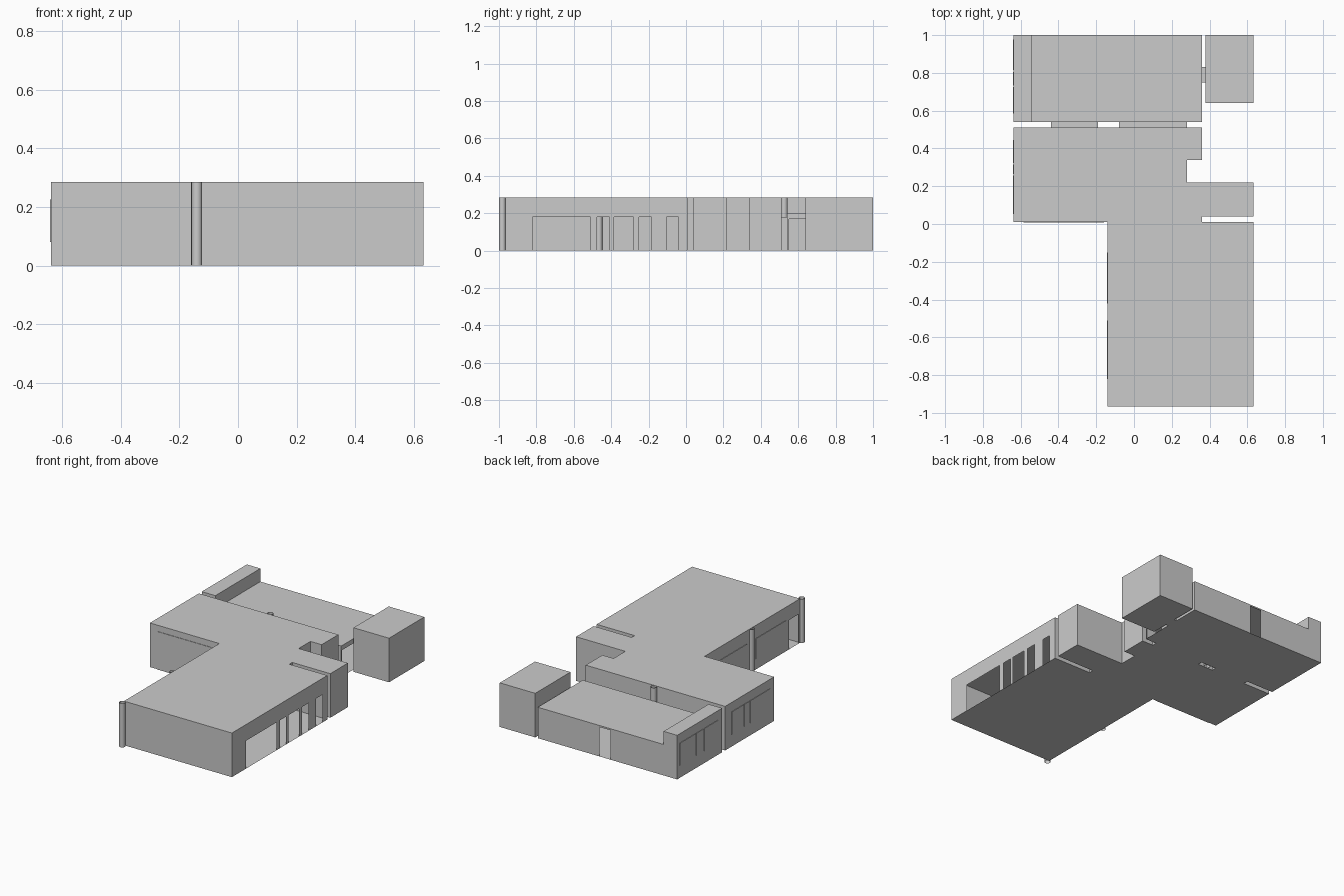
import bpy, bmesh
from mathutils import Vector

if "Cube" in bpy.data.objects:
    bpy.data.objects.remove(bpy.data.objects["Cube"])

H, LOW, DOOR = 0.285, 0.20, 0.18   # wall height, low roof height, door height


def finish(name, bm):
    bmesh.ops.remove_doubles(bm, verts=bm.verts, dist=1e-5)
    me = bpy.data.meshes.new(name)
    bm.to_mesh(me)
    bm.free()
    ob = bpy.data.objects.new(name, me)
    bpy.context.collection.objects.link(ob)
    return ob


def face(bm, pts):
    bm.faces.new([bm.verts.new(p) for p in pts])


def wall(bm, p, q, z0, z1, holes=()):
    """Thin wall from p to q; holes are (start, end, bottom, top) along it."""
    p, q = Vector(p), Vector(q)
    length = (q - p).length
    d = (q - p) / length
    us = sorted({0, length, *[u for h in holes for u in h[:2]]})
    zs = sorted({z0, z1, *[z for h in holes for z in h[2:]]})
    for a, b in zip(us, us[1:]):
        for c, e in zip(zs, zs[1:]):
            um, zm = (a + b) / 2, (c + e) / 2
            if any(h[0] < um < h[1] and h[2] < zm < h[3] for h in holes):
                continue
            s, t = p + d * a, p + d * b
            face(bm, [(*s, c), (*t, c), (*t, e), (*s, e)])


def room(name, outline, height, holes):
    """Closed floor, roof and walls over a counter-clockwise outline."""
    bm = bmesh.new()
    face(bm, [(x, y, 0) for x, y in reversed(outline)])
    face(bm, [(x, y, height) for x, y in outline])
    for i, p in enumerate(outline):
        wall(bm, p, outline[(i + 1) % len(outline)], 0, height, holes.get(i, ()))
    return finish(name, bm)


def box(name, lo, hi, skip=None):
    """Box; skip = axis whose two end faces are left open."""
    bm = bmesh.new()
    bmesh.ops.create_cube(bm, size=1)
    for v in bm.verts:
        v.co = [lo[i] + (v.co[i] + 0.5) * (hi[i] - lo[i]) for i in range(3)]
    if skip is not None:
        bm.normal_update()
        ends = [f for f in bm.faces if abs(f.normal[skip]) > 0.9]
        bmesh.ops.delete(bm, geom=ends, context='FACES_ONLY')
    return finish(name, bm)


# Main hall, middle room and side wing share one floor plan
plan = [(-.14, -.965), (.632, -.965), (.632, .01), (.36, .01), (.36, .04),
        (.632, .04), (.632, .22), (.28, .22), (.28, .34), (.36, .34),
        (.36, .51), (-.637, .51), (-.637, .01), (-.14, .01)]
side_doors = [(-.82, -.51), (-.475, -.41), (-.385, -.28), (-.25, -.185), (-.105, -.04)]
room("main_hall", plan, H, {
    1: [(a + .965, b + .965, 0, DOOR) for a, b in side_doors],
    10: [(.08, .44, 0, DOOR), (.55, .80, 0, DOOR)],
    13: [(.86, .96, 0, .19)],
})

# Back room: low roof with a raised strip along its left side
L, S, R, F, B = -.637, -.54, .36, .54, 1.0
bm = bmesh.new()
face(bm, [(L, B, 0), (R, B, 0), (R, F, 0), (L, F, 0)])
face(bm, [(S, F, LOW), (R, F, LOW), (R, B, LOW), (S, B, LOW)])
face(bm, [(L, F, H), (S, F, H), (S, B, H), (L, B, H)])
wall(bm, (S, F), (S, B), LOW, H)
wall(bm, (L, F), (S, F), 0, H)
wall(bm, (S, F), (R, F), 0, LOW, [(.10, .35, 0, DOOR), (.46, .82, 0, DOOR)])
wall(bm, (R, F), (R, B), 0, LOW, [(.01, .15, 0, .17), (.21, .29, 0, .17)])
wall(bm, (R, B), (S, B), 0, LOW, [(.44, .52, 0, .19)])
wall(bm, (S, B), (L, B), 0, H)
wall(bm, (L, B), (L, F), 0, H)
finish("back_room", bm)

# Corner room
room("corner_room", [(.378, .64), (.632, .64), (.632, 1), (.378, 1)], H,
     {3: [(.17, .25, 0, .17)]})

# Door passages through the gaps between rooms
box("passage_left", (-.44, .51, 0), (-.19, .54, DOOR), skip=1)
box("passage_right", (-.08, .51, 0), (.28, .54, DOOR), skip=1)
box("passage_corner", (.36, .75, 0), (.378, .83, .17), skip=0)

# Window panes, slightly proud of the walls
for i, (a, b) in enumerate([(-.82, -.51), (-.42, -.15)]):
    box(f"hall_window_{i}", (-.143, a, .07), (-.14, b, .2))
for room_name, y0, splits in (("back", .58, (.15, .23)), ("middle", .05, (.21, .27))):
    edges = [0, *splits, .40]
    for i, (a, b) in enumerate(zip(edges, edges[1:])):
        box(f"{room_name}_window_{i}", (-.640, y0 + a + .004, .08),
            (-.637, y0 + b - .004, .225))
box("front_panel", (-.585, .007, 0), (-.16, .01, .245))

# Round open-ended columns
for i, (x, y) in enumerate([(-.14, -.982), (-.142, -.465), (-.137, .525)]):
    bpy.ops.mesh.primitive_cylinder_add(vertices=24, radius=.018, depth=H,
                                        end_fill_type='NOTHING', location=(x, y, H / 2))
    bpy.context.object.name = f"column_{i}"
    bpy.ops.object.shade_smooth_by_angle()
